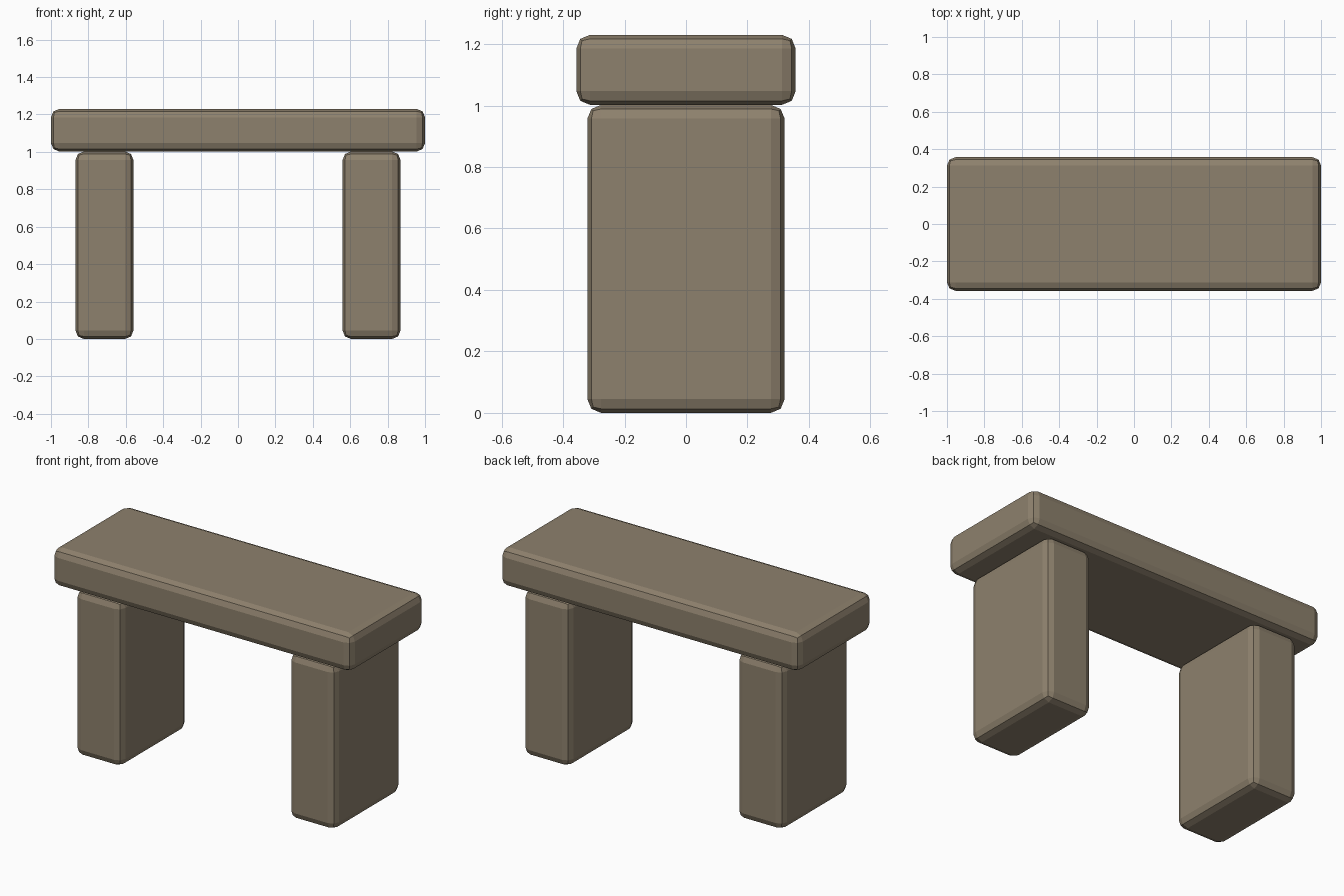
import bpy

if "Cube" in bpy.data.objects:
    bpy.data.objects.remove(bpy.data.objects["Cube"])

# Single stone colour
stone = bpy.data.materials.new("warm grey stone")
stone.diffuse_color = (0.27, 0.22, 0.153, 1)
stone.use_nodes = True
stone.node_tree.nodes["Principled BSDF"].inputs["Base Color"].default_value = stone.diffuse_color


def block(name, center, size, bevel=0.045):
    """Stone block with two-step bevelled edges."""
    bpy.ops.mesh.primitive_cube_add(size=1, location=center)
    ob = bpy.context.object
    ob.name = name
    ob.scale = size
    bpy.ops.object.transform_apply(location=False, rotation=False, scale=True)
    mod = ob.modifiers.new("rounded edges", 'BEVEL')
    mod.width = bevel
    mod.segments = 2
    mod.limit_method = 'NONE'
    ob.data.materials.append(stone)
    return ob


# Top slab
block("seat_slab", (0, 0, 1.116), (2.0, 0.714, 0.228))

# Two upright supports
for side, label in ((-1, "left"), (1, "right")):
    block(label + "_support", (side * 0.714, 0, 0.501), (0.31, 0.642, 1.002))
